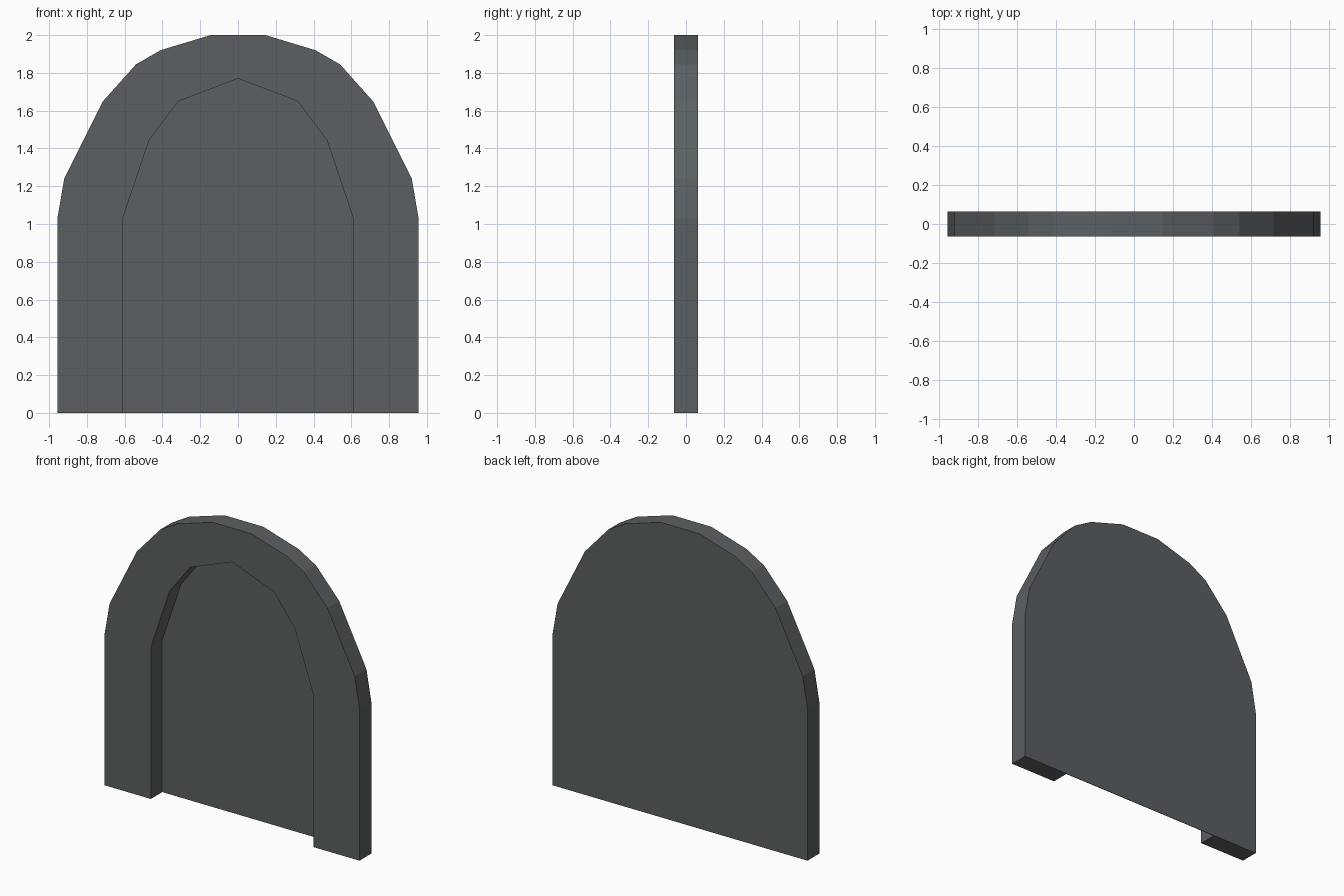
import bpy, bmesh

if "Cube" in bpy.data.objects:
    bpy.data.objects.remove(bpy.data.objects["Cube"])

DEPTH = 0.063   # half of the thickness
SKIN = 0.004    # thickness of the sheet that closes the recess

# right halves of the arch outlines (x, z), from floor to crown
OUTER = [(0.956, 0), (0.956, 1.03), (0.92, 1.24), (0.715, 1.65),
         (0.54, 1.845), (0.41, 1.92), (0.145, 2.0)]
INNER = [(0.61, 0), (0.61, 1.03), (0.47, 1.445), (0.315, 1.65), (0, 1.77)]


def mirrored(half):
    """Full outline from right foot over the crown to left foot."""
    return half + [(-x, z) for x, z in reversed(half) if x > 0]


bm = bmesh.new()


def ring(half, y):
    return [bm.verts.new((x, y, z)) for x, z in mirrored(half)]


def wall(a, b):
    for i in range(len(a) - 1):
        bm.faces.new((a[i], a[i + 1], b[i + 1], b[i]))


outer_front = ring(OUTER, -DEPTH)
outer_back = ring(OUTER, DEPTH)
inner_front = ring(INNER, -DEPTH)
inner_back = ring(INNER, DEPTH - SKIN)

# arch face, back, recess panel, rims
bm.faces.new(outer_front + inner_front[::-1])
bm.faces.new(outer_back)
bm.faces.new(inner_back)
wall(outer_front, outer_back)
wall(inner_front, inner_back)

# underside of both feet and the thin panel
bm.faces.new((outer_front[0], outer_back[0], outer_back[-1], outer_front[-1],
              inner_front[-1], inner_back[-1], inner_back[0], inner_front[0]))
bmesh.ops.recalc_face_normals(bm, faces=bm.faces)

mesh = bpy.data.meshes.new("arched_doorway")
bm.to_mesh(mesh)
bm.free()

mat = bpy.data.materials.new("dark slate grey")
mat.diffuse_color = (0.105, 0.117, 0.122, 1)
mat.use_nodes = True
mat.node_tree.nodes["Principled BSDF"].inputs["Base Color"].default_value = mat.diffuse_color
mesh.materials.append(mat)
bpy.context.collection.objects.link(bpy.data.objects.new("arched_doorway", mesh))
